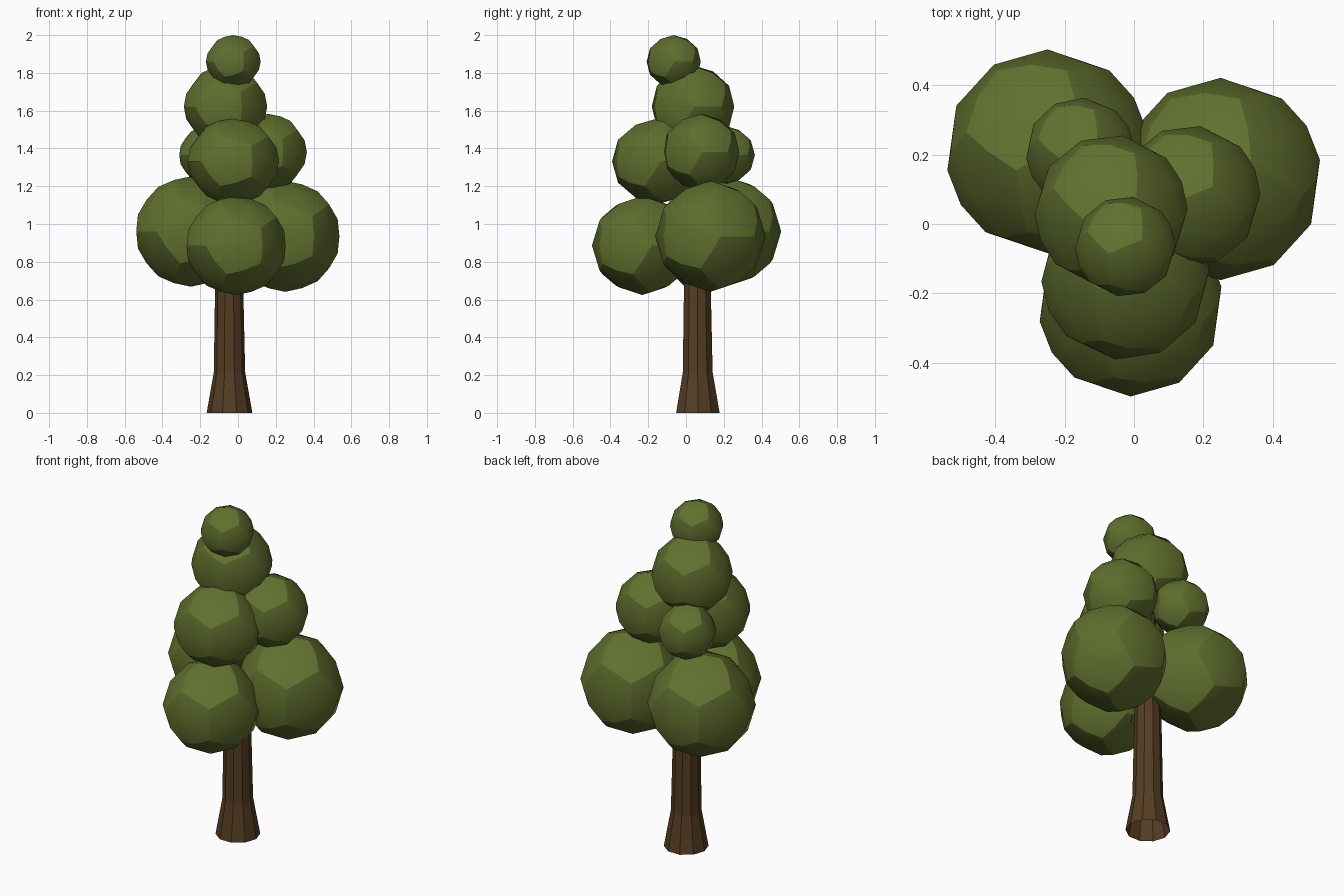
import bpy, bmesh, math
from mathutils import Matrix, Vector

if "Cube" in bpy.data.objects:
    bpy.data.objects.remove(bpy.data.objects["Cube"])


def material(name, rgb):
    m = bpy.data.materials.new(name)
    m.diffuse_color = (*rgb, 1)
    m.use_nodes = True
    m.node_tree.nodes["Principled BSDF"].inputs["Base Color"].default_value = m.diffuse_color
    return m


LEAF = material("leaf green", (0.118, 0.162, 0.028))
BARK = material("bark brown", (0.090, 0.046, 0.017))


def add_object(name, bm, mat):
    mesh = bpy.data.meshes.new(name)
    bm.normal_update()
    bm.to_mesh(mesh)
    bm.free()
    mesh.materials.append(mat)
    obj = bpy.data.objects.new(name, mesh)
    bpy.context.collection.objects.link(obj)
    return obj


def leaf_ball(name, centre, r, rz, turn):
    """Ball of 60 kites: smooth inside each pentagon, creased between them."""
    ico = bmesh.new()
    bmesh.ops.create_icosphere(ico, subdivisions=1, radius=1)
    bm = bmesh.new()
    points = {}

    def point(elem, co):
        if elem not in points:
            points[elem] = bm.verts.new(co.normalized())
        return points[elem]

    for f in ico.faces:
        mid = point(f, f.calc_center_median())
        for loop in f.loops:
            e0, e1 = loop.edge, loop.link_loop_prev.edge
            a = point(e0, sum((v.co for v in e0.verts), Vector()))
            b = point(e1, sum((v.co for v in e1.verts), Vector()))
            bm.faces.new((point(loop.vert, loop.vert.co), a, mid, b)).smooth = True
    centres = {points[f] for f in ico.faces}
    for e in bm.edges:
        e.smooth = not any(v in centres for v in e.verts)
    ico.free()
    bm.transform(Matrix.Translation(centre) @ Matrix.Diagonal((r, r, rz, 1))
                 @ Matrix.Rotation(math.radians(turn), 4, 'Z')
                 @ Matrix.Rotation(math.radians(90), 4, 'X'))
    add_object(name, bm, LEAF)


def tube(name, rings, sides, axis=Vector((0, 0, 1))):
    """Open flat-sided tube through (centre, radius) rings."""
    bm = bmesh.new()
    rot = axis.to_track_quat('Z', 'Y')
    loops = []
    for c, r in rings:
        loops.append([bm.verts.new(Vector(c) + rot @ Vector((
            r * math.cos(math.tau * i / sides), r * math.sin(math.tau * i / sides), 0)))
            for i in range(sides)])
    for lo, hi in zip(loops, loops[1:]):
        for i in range(sides):
            j = (i + 1) % sides
            bm.faces.new((lo[i], lo[j], hi[j], hi[i]))
    return add_object(name, bm, BARK)


# Foliage: name, centre, radius, vertical radius, turn about z
for spec in (
    ("lower_left_leaves", (-0.25, 0.21, 0.96), 0.294, 0.292, 0),
    ("lower_right_leaves", (0.25, 0.13, 0.935), 0.292, 0.294, 0),
    ("lower_front_leaves", (-0.01, -0.231, 0.886), 0.267, 0.262, 0),
    ("middle_front_leaves", (-0.025, -0.15, 1.332), 0.243, 0.227, -7),
    ("middle_right_leaves", (0.16, 0.08, 1.38), 0.205, 0.203, -9),
    ("middle_back_leaves", (-0.155, 0.208, 1.365), 0.157, 0.155, -4),
    ("upper_leaves", (-0.066, 0.037, 1.622), 0.221, 0.218, -9),
    ("top_leaves", (-0.025, -0.065, 1.86), 0.145, 0.14, -9),
):
    leaf_ball(*spec)

# Trunk with a flared foot, hidden in the leaves at the top
tube("trunk", [((-0.045, 0.063, 0), 0.121), ((-0.045, 0.062, 0.215), 0.083),
               ((-0.047, 0.06, 0.7), 0.074), ((-0.05, 0.055, 1.1), 0.055),
               ((-0.06, 0.045, 1.6), 0.03)], 10)

# Branches reaching into the lower leaves
for name, start, end in (
    ("front_branch", (-0.045, 0.03, 0.68), (-0.015, -0.18, 0.86)),
    ("left_branch", (-0.06, 0.07, 0.82), (-0.2, 0.17, 0.96)),
    ("right_branch", (-0.02, 0.065, 0.8), (0.18, 0.11, 0.94)),
):
    a, b = Vector(start), Vector(end)
    tube(name, [(a, 0.035), (b, 0.022)], 6, b - a)
